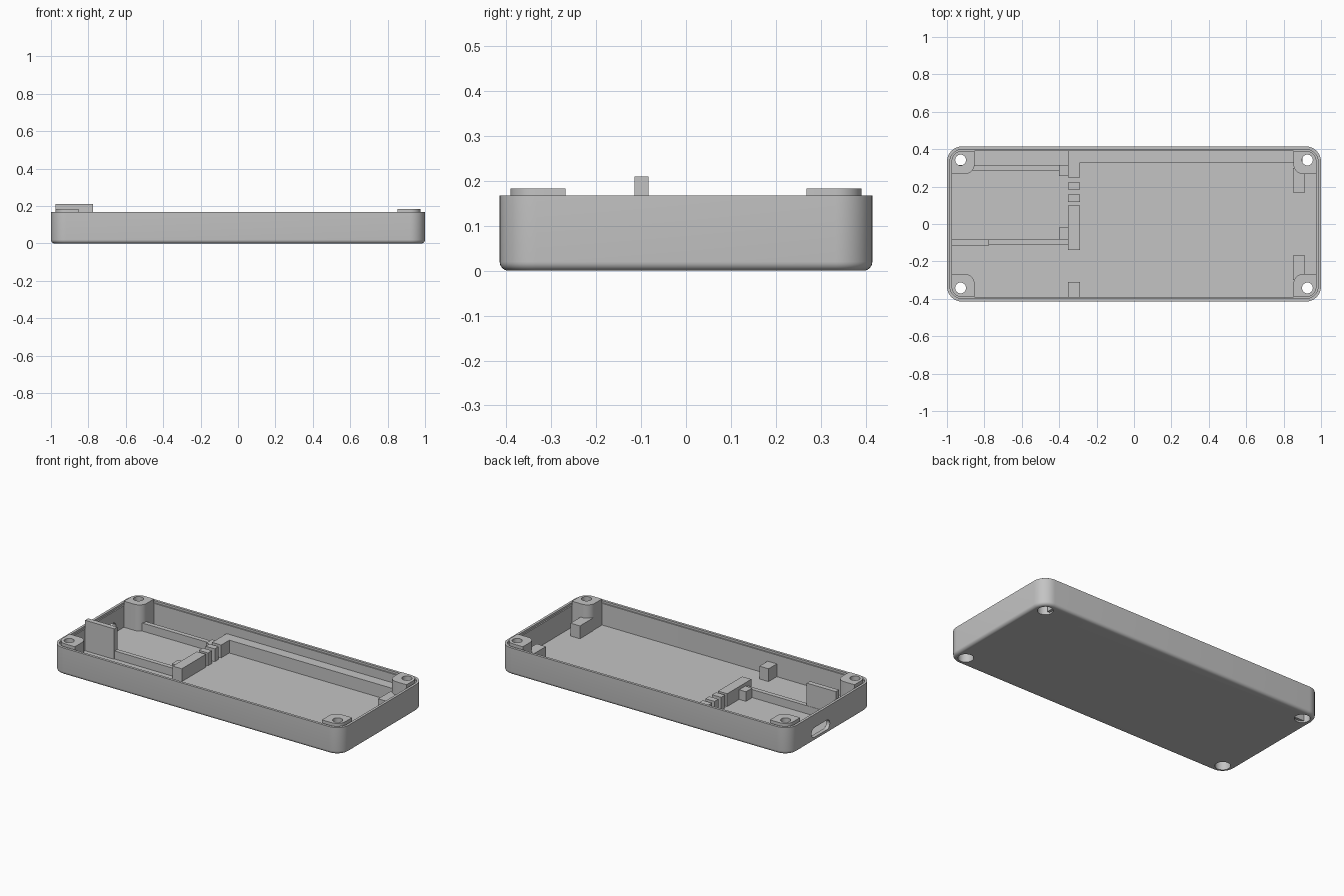
import bpy, bmesh
from math import sin, cos, pi

if "Cube" in bpy.data.objects:
    bpy.data.objects.remove(bpy.data.objects["Cube"], do_unlink=True)

GREY = (0.55, 0.55, 0.55, 1)
mat = bpy.data.materials.new("plain grey plastic")
mat.use_nodes = True
mat.diffuse_color = GREY
mat.node_tree.nodes["Principled BSDF"].inputs["Base Color"].default_value = GREY

FLOOR, RIM, POST_TOP, LOW = 0.02, 0.168, 0.183, 0.07
SHELF = 0.10                      # top of the inner dividers
SINK = 0.01                       # inner parts start inside the floor


def finish(name, bm):
    bmesh.ops.recalc_face_normals(bm, faces=bm.faces)
    mesh = bpy.data.meshes.new(name)
    bm.to_mesh(mesh)
    bm.free()
    mesh.materials.append(mat)
    ob = bpy.data.objects.new(name, mesh)
    bpy.context.scene.collection.objects.link(ob)
    return ob


def rounded(x0, x1, y0, y1, radii, n=10):
    """Rounded rectangle; radii start at the +x +y corner, anticlockwise."""
    pts = []
    corners = ((x1, y1, -1, -1), (x0, y1, 1, -1), (x0, y0, 1, 1), (x1, y0, -1, 1))
    for k, ((x, y, sx, sy), r) in enumerate(zip(corners, radii)):
        for i in range(n + 1):
            a = (k + i / n) * pi / 2
            pts.append((x + sx * r + r * cos(a), y + sy * r + r * sin(a)))
    return pts


def loft(name, sections):
    """Skin a stack of (outline, z) sections and cap both ends."""
    bm = bmesh.new()
    rings = [[bm.verts.new((x, y, z)) for x, y in pts] for pts, z in sections]
    for a, b in zip(rings, rings[1:]):
        for i in range(len(a)):
            j = (i + 1) % len(a)
            bm.faces.new((a[i], a[j], b[j], b[i]))
    bm.faces.new(rings[0])
    bm.faces.new(rings[-1])
    return finish(name, bm)


def box(name, x0, x1, y0, y1, z1, z0=SINK):
    bm = bmesh.new()
    bmesh.ops.create_cube(bm, size=1)
    for v in bm.verts:
        v.co = ((x0, x1)[v.co.x > 0], (y0, y1)[v.co.y > 0], (z0, z1)[v.co.z > 0])
    return finish(name, bm)


def select(ob):
    bpy.ops.object.select_all(action="DESELECT")
    ob.select_set(True)
    bpy.context.view_layer.objects.active = ob


def cut(ob, cutter):
    select(ob)
    mod = ob.modifiers.new("cut", "BOOLEAN")
    mod.operation = "DIFFERENCE"
    mod.solver = "EXACT"
    mod.object = cutter
    bpy.ops.object.modifier_apply(modifier=mod.name)


def smooth(ob):
    select(ob)
    bpy.ops.object.shade_smooth_by_angle(angle=0.6)


def inset(d):
    return rounded(-1 + d, 1 - d, -0.415 + d, 0.415 - d, [0.082 - d] * 4)


# Shell: rounded bottom edge, stepped rim, open cavity
R = 0.02
sections = [(inset(R * (1 - sin(t * pi / 12))), R * (1 - cos(t * pi / 12))) for t in range(7)]
sections += [(inset(0), RIM), (inset(0.016), RIM), (inset(0.016), 0.155),
             (inset(0.024), 0.155), (inset(0.024), FLOOR)]
shell = loft("shell", sections)

# Connector opening in the end wall
port = box("port_cutter", -1.1, -0.9, 0.01, 0.19, 0.086, 0.026)
port.hide_render = True
bevel = port.modifiers.new("round", "BEVEL")
bevel.width, bevel.segments = 0.0295, 6
bevel.limit_method = "WEIGHT"
weights = port.data.attributes.new("bevel_weight_edge", "FLOAT", "EDGE")
for e in port.data.edges:
    a, b = (port.data.vertices[i].co for i in e.vertices)
    weights.data[e.index].value = float(abs(a.x - b.x) > 0.1)
cut(shell, port)
bpy.data.objects.remove(port, do_unlink=True)

# Corner screw posts with counterbored holes through the floor
for sx, xname in ((-1, "right"), (1, "left")):
    for sy, yname in ((-1, "front"), (1, "back")):
        xs = sorted((sx * 0.976, sx * 0.853))
        ys = sorted((sy * 0.391, sy * 0.268))
        signs = ((1, 1), (-1, 1), (-1, -1), (1, -1))
        radii = [0.058 if s == (sx, sy) else 0.05 if s == (-sx, -sy) else 0.0005
                 for s in signs]
        outline = rounded(*xs, *ys, radii)
        post = loft(f"{yname}_{xname}_screw_post", [(outline, SINK), (outline, POST_TOP)])

        def circle(r):
            return [(sx * 0.927 + r * cos(a * pi / 16), sy * 0.342 + r * sin(a * pi / 16))
                    for a in range(32)]

        drill = loft("drill", [(circle(0.044), -0.1), (circle(0.044), 0.09),
                               (circle(0.029), 0.09), (circle(0.029), 0.3)])
        drill.hide_render = True
        cut(shell, drill)
        cut(post, drill)
        bpy.data.objects.remove(drill, do_unlink=True)
        smooth(post)

    # Support block beside each post at the far end
for sy, yname in ((-1, "front"), (1, "back")):
    ys = sorted((sy * 0.168, sy * 0.30))
    box(f"{yname}_support_block", 0.85, 0.915, *ys, SHELF)
smooth(shell)

# Notched divider and the long ledge joined to it
X0, X1 = -0.353, -0.29
for i, (y0, y1) in enumerate(((-0.395, -0.31), (-0.14, 0.098), (0.118, 0.157),
                              (0.185, 0.223), (0.248, 0.395))):
    box(f"divider_block_{i + 1}", X0, X1, y0, y1, SHELF)
box("back_ledge", X1, 0.9, 0.328, 0.395, SHELF)

# Circuit tray: side rails, end stops and the tall fin
box("tray_front_rail", -0.98, X0, -0.11, -0.082, LOW)
box("tray_back_rail", -0.98, X0, 0.286, 0.315, LOW)
box("tray_front_stop", -0.40, X0, -0.082, -0.02, LOW + 0.01)
box("tray_back_stop", -0.40, X0, 0.257, 0.315, LOW + 0.01)
box("tray_fin", -0.976, -0.775, -0.115, -0.084, 0.21)
